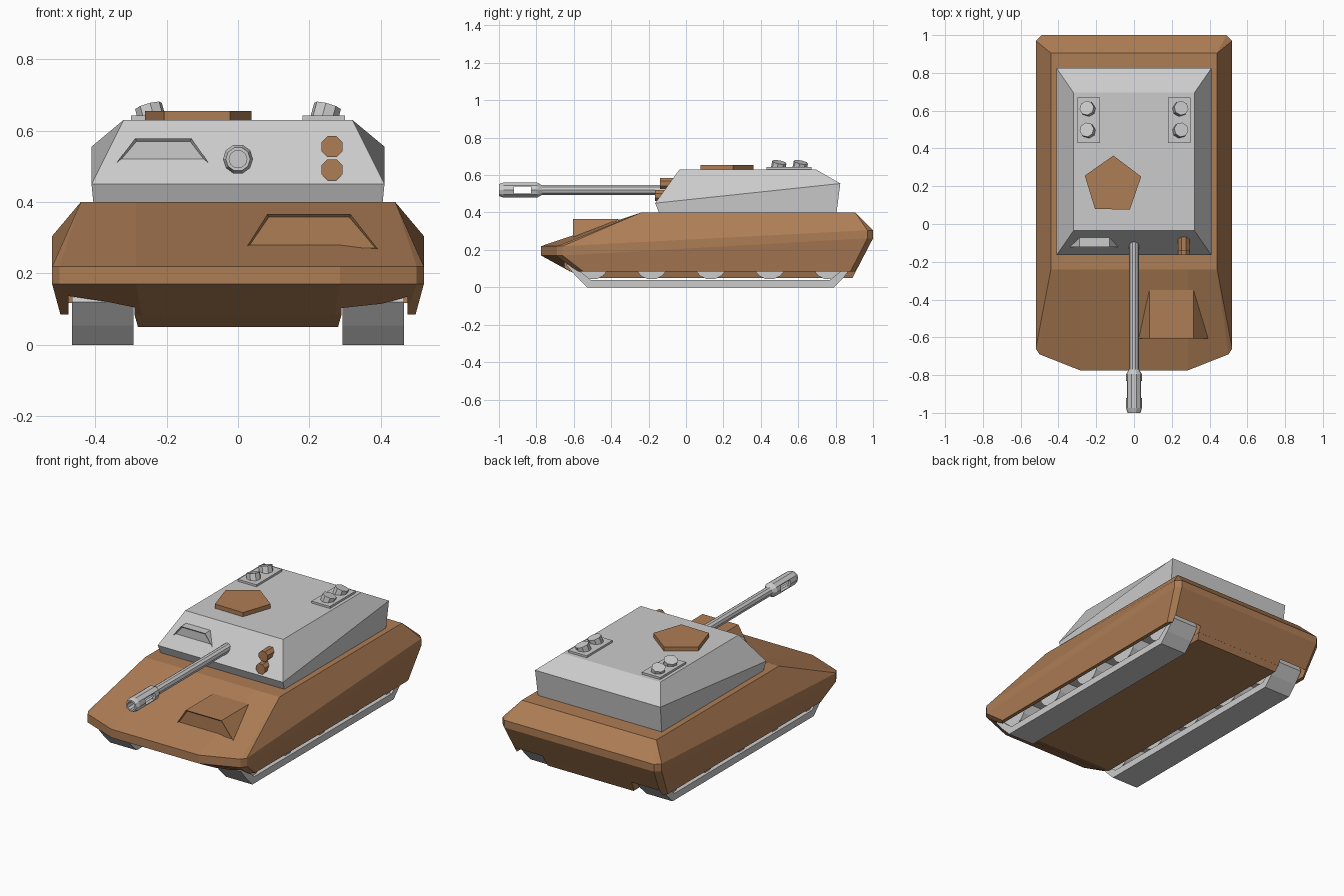
import bpy, bmesh, math
from mathutils import Vector

if "Cube" in bpy.data.objects:
    bpy.data.objects.remove(bpy.data.objects["Cube"])

brown = bpy.data.materials.new("brown_paint")
brown.diffuse_color = (0.42, 0.205, 0.09, 1)
brown.use_nodes = True
brown.node_tree.nodes["Principled BSDF"].inputs["Base Color"].default_value = brown.diffuse_color


def finish(name, bm, mat=None):
    bmesh.ops.remove_doubles(bm, verts=bm.verts, dist=0.0005)
    bmesh.ops.recalc_face_normals(bm, faces=bm.faces)
    me = bpy.data.meshes.new(name)
    bm.to_mesh(me)
    bm.free()
    ob = bpy.data.objects.new(name, me)
    bpy.context.collection.objects.link(ob)
    if mat:
        me.materials.append(mat)
    return ob


def loft(name, rings, mat=None, closed=False):
    """Skin rings of points; cap the ends, or join last ring to first."""
    bm = bmesh.new()
    vs = [[bm.verts.new(p) for p in r] for r in rings]
    n = len(vs[0])
    for a, b in zip(vs, vs[1:] + ([vs[0]] if closed else [])):
        for i in range(n):
            bm.faces.new((a[i], a[(i + 1) % n], b[(i + 1) % n], b[i]))
    if not closed:
        bm.faces.new(vs[0])
        bm.faces.new(vs[-1])
    return finish(name, bm, mat)


def mirrored(half):
    return half + [(-x, y, z) for x, y, z in reversed(half)]


def rect(x, y0, y1, z0, z1):
    return mirrored([(x, y0, z0), (x, y1, z1)])


def box(name, x0, x1, y0, y1, z0, z1):
    ring = lambda z: [(x0, y0, z), (x1, y0, z), (x1, y1, z), (x0, y1, z)]
    return loft(name, [ring(z0), ring(z1)])


def prism(name, center, axis, r, depth, sides, mat=None, turn=0.0):
    """Flat-sided cylinder along any axis."""
    rot = Vector(axis).to_track_quat('Z', 'Y')
    ring = lambda z: [Vector(center) + rot @ Vector((r * math.cos(a), r * math.sin(a), z))
                      for a in (turn + math.tau * i / sides for i in range(sides))]
    return loft(name, [ring(-depth / 2), ring(depth / 2)], mat)


def cut(ob, cutter):
    m = ob.modifiers.new("cut", 'BOOLEAN')
    m.operation = 'DIFFERENCE'
    m.solver = 'EXACT'
    m.object = cutter
    cutter.hide_render = True
    cutter.hide_set(True)


def hood(name, x0, x1, tx0, tx1, yf, yb, z0, z1, mat=None):
    """Wedge-shaped hood with a recessed front panel."""
    bm = bmesh.new()
    a, b, c, d, e, f = [bm.verts.new(p) for p in (
        (x0, yf, z0), (x1, yf, z0), (tx1, yf, z1), (tx0, yf, z1), (tx1, yb, z1), (tx0, yb, z1))]
    front = bm.faces.new((a, b, c, d))
    for face in ((d, c, e, f), (b, e, c), (a, d, f), (a, f, e, b)):
        bm.faces.new(face)
    bmesh.ops.recalc_face_normals(bm, faces=bm.faces)
    bmesh.ops.inset_region(bm, faces=[front], thickness=0.009, depth=-0.008)
    return finish(name, bm, mat)


# Hull: deck, upper edge, lower edge and skirt bottom
def edge(zf, zr):
    return mirrored([(.285, -.775, zf), (.5, -.69, zf), (.52, -.66, zf),
                     (.52, .97, zr), (.49, 1.0, zr)])


deck = mirrored([(.285, -.24, .4), (.44, -.24, .4), (.44, -.24, .4),
                 (.44, .905, .4), (.44, .905, .4)])
skirt = mirrored([(.27, -.62, .085), (.47, -.58, .085), (.497, -.55, .085),
                  (.497, .88, .085), (.47, .908, .085)])
hull = loft("hull", [deck, edge(.22, .305), edge(.17, .262), skirt], brown)
loft("belly", [rect(.29, -.62, .908, .086, .086), rect(.28, -.55, .89, .05, .05)], brown)

# Running gear: wheel wells, tracks and road wheels
outer = [(-.53, 0), (.79, 0), (.845, .055), (.895, .12), (.87, .19), (-.61, .19), (-.64, .12), (-.585, .055)]
inner = [(-.51, .04), (.77, .04), (.82, .08), (.85, .12), (.84, .16), (-.58, .16), (-.6, .12), (-.56, .08)]
for s, side in ((1, "left"), (-1, "right")):
    xa, xb = sorted((s * .29, s * .475))
    cut(hull, box("well_cutter_" + side, xa, xb, -.65, .925, -.1, .2))
    ring = lambda x, prof: [(s * x, y, z) for y, z in prof]
    loft("track_" + side, [ring(.292, outer), ring(.465, outer),
                           ring(.465, inner), ring(.292, inner)], closed=True)
    for i in range(5):
        prism(f"road_wheel_{side}_{i}", (s * .378, -.5 + .316 * i, .133), (1, 0, 0), .092, .15, 14)

# Turret
loft("turret", [rect(.405, -.145, .805, .4, .4), rect(.41, -.165, .825, .45, .555),
                rect(.32, -.035, .695, .63, .63)])

# Gun barrel and slotted muzzle brake
prism("gun_barrel", (0, -.44, .52), (0, 1, 0), .027, .7, 10)
profile = [(.027, -.77), (.042, -.795), (.042, -.975), (.034, -1.0), (.025, -1.0), (.025, -.77)]
brake = loft("muzzle_brake", [[(r * math.cos(math.tau * k / 10), y, .52 + r * math.sin(math.tau * k / 10))
                               for k in range(10)] for r, y in profile], closed=True)
cut(brake, box("slot_cutter", -.1, .1, -.92, -.83, .502, .54))

# Driver hood, sight hood and twin lamps
hood("driver_hood", .02, .392, .082, .315, -.605, -.35, .268, .366, brown)
hood("sight_hood", -.345, -.078, -.288, -.13, -.122, -.068, .503, .578)
for i, (z, y) in enumerate(((.49, -.165), (.555, -.14))):
    prism(f"lamp_{i}", (.263, y + .045, z), (0, 1, 0), .032, .09, 8, brown, math.pi / 8)

# Five-sided hatch
prism("hatch", (-.112, .205, .64), (0, 0, 1), .157, .03, 5, brown, math.radians(-91))

# Launcher plates with tilted tubes
for s, side in ((1, "left"), (-1, "right")):
    xa, xb = sorted((s * .18, s * .3))
    box("launcher_plate_" + side, xa, xb, .43, .67, .62, .642)
    for i, y in enumerate((.495, .61)):
        prism(f"launcher_{side}_{i}", (s * .245, y, .648), (s * .27, .2, 1), .039, .044, 8)
